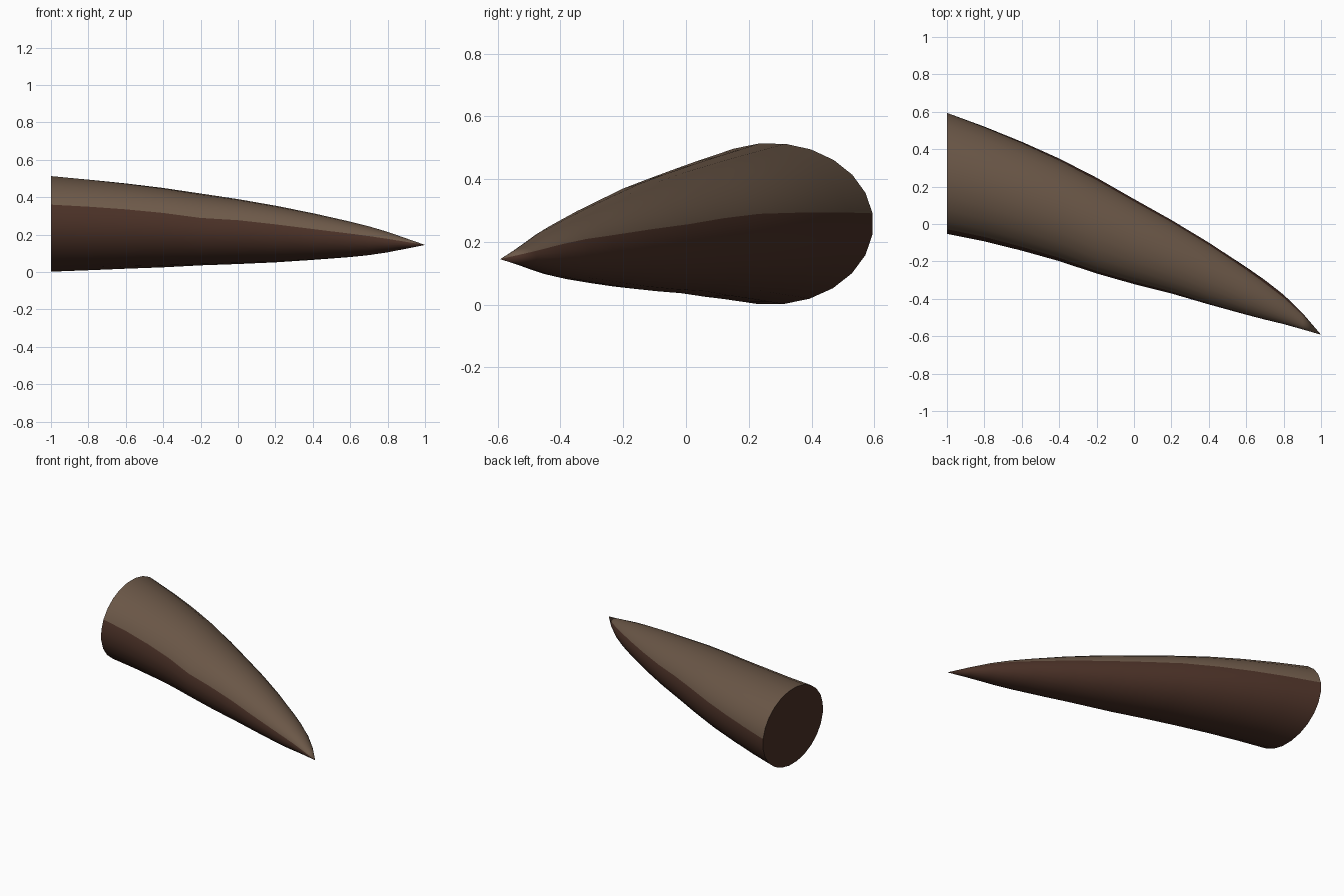
import bpy, bmesh, math

if "Cube" in bpy.data.objects:
    bpy.data.objects.remove(bpy.data.objects["Cube"])


def material(name, color):
    m = bpy.data.materials.new(name)
    m.diffuse_color = (*color, 1)
    m.use_nodes = True
    m.node_tree.nodes["Principled BSDF"].inputs["Base Color"].default_value = m.diffuse_color
    return m


# Stations: x, y min, y max, z min, z max, colour seam height front / back (-1..1)
STATIONS = [
    (-1.0, -.055, .597, .000, .515, .40, .13),
    (-.8, -.095, .522, .008, .496, .40, .17),
    (-.6, -.145, .440, .017, .475, .39, .21),
    (-.4, -.200, .350, .025, .450, .37, .26),
    (-.2, -.265, .248, .036, .420, .32, .32),
    (0.0, -.322, .134, .043, .390, .35, .34),
    (.2, -.372, .022, .052, .355, .34, .35),
    (.4, -.430, -.098, .065, .315, .32, .40),
    (.6, -.485, -.230, .080, .270, .32, .47),
    (.7, -.511, -.300, .090, .245, .32, .54),
    (.8, -.535, -.378, .105, .215, .32, .60),
    (.9, -.563, -.475, .125, .180, .32, .62),
]
TIP = (1.0, -.592, .145)
TOP, BOTTOM = 10, 14  # side counts of the light and dark strips


def ring(bm, x, y0, y1, z0, z1, front, back):
    """Elliptical section whose first point and point TOP lie on the seam."""
    a, b = math.asin(back), math.pi - math.asin(front)
    angles = [a + (b - a) * i / TOP for i in range(TOP)]
    angles += [b + (a + math.tau - b) * i / BOTTOM for i in range(BOTTOM)]
    return [bm.verts.new((x, (y0 + y1) / 2 + (y1 - y0) / 2 * math.cos(t),
                          (z0 + z1) / 2 + (z1 - z0) / 2 * math.sin(t)))
            for t in angles]


# Curved horn body: light upper strip, dark underside and base cap
bm = bmesh.new()
rings = [ring(bm, *s) for s in STATIONS]
tip = bm.verts.new(TIP)
n = TOP + BOTTOM
for i in range(n):
    j = (i + 1) % n
    strip = [bm.faces.new((r[i], r[j], q[j], q[i])) for r, q in zip(rings, rings[1:])]
    strip.append(bm.faces.new((rings[-1][i], rings[-1][j], tip)))
    for f in strip:
        f.material_index = 0 if i < TOP else 1
bm.faces.new(rings[0]).material_index = 1
bmesh.ops.recalc_face_normals(bm, faces=bm.faces)

mesh = bpy.data.meshes.new("horn")
bm.to_mesh(mesh)
bm.free()
mesh.materials.append(material("light brown", (.150, .098, .065)))
mesh.materials.append(material("dark brown", (.066, .029, .019)))
horn = bpy.data.objects.new("horn", mesh)
bpy.context.collection.objects.link(horn)
bpy.context.view_layer.objects.active = horn
horn.select_set(True)
bpy.ops.object.shade_smooth_by_angle(angle=math.radians(40))
